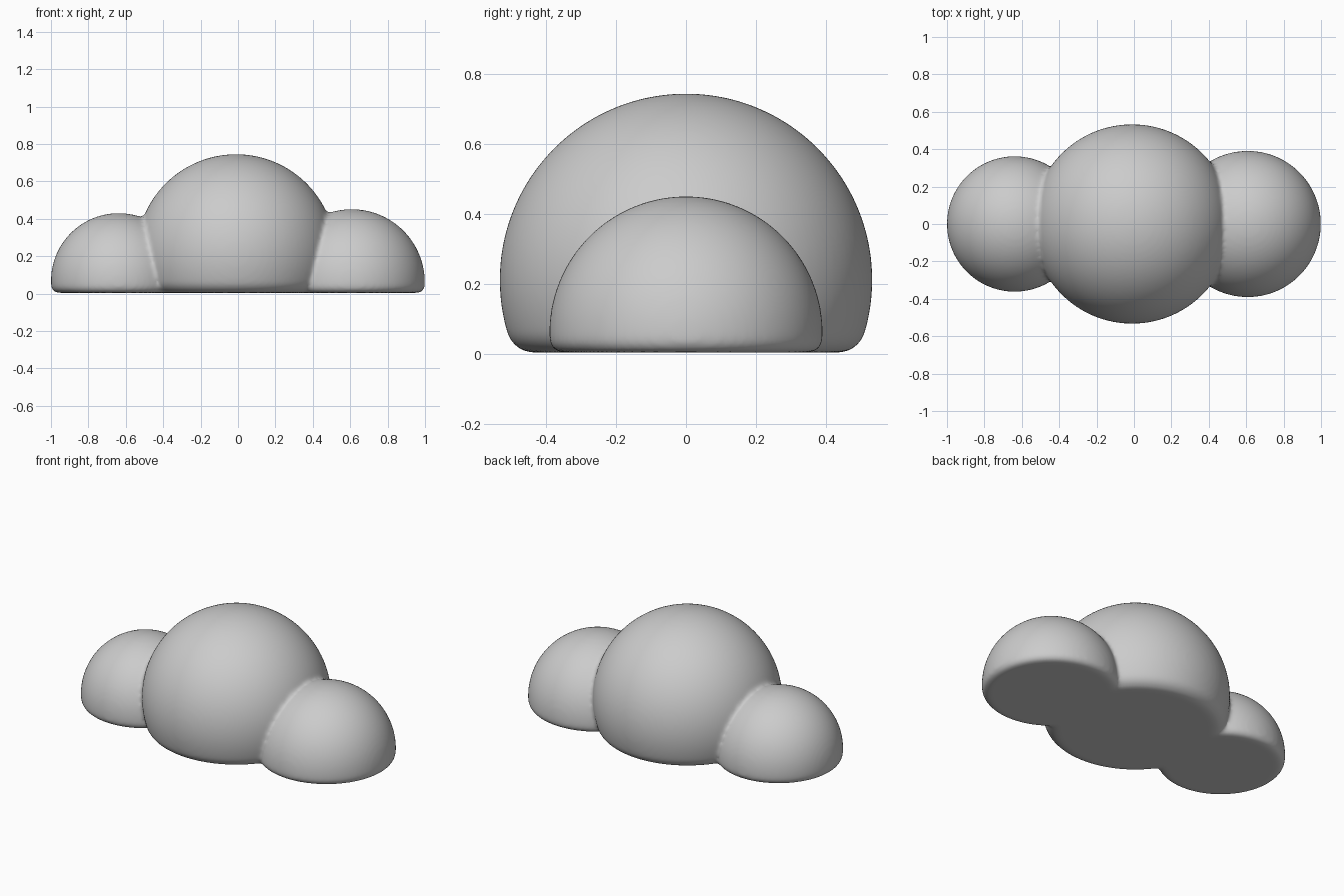
import bpy, bmesh
from math import sin, cos, pi, atan2, sqrt

if "Cube" in bpy.data.objects:
    bpy.data.objects.remove(bpy.data.objects["Cube"])

BASE = 0.004


def puff(name, x, cz, r, fillet):
    """Ball with a flat underside and a rounded bottom rim, made by spinning a profile."""
    h = BASE + fillet - cz
    rho = sqrt((r - fillet) ** 2 - h ** 2)
    a0 = atan2(h, rho)
    pts = []
    for i in range(41):
        a = pi / 2 + (a0 - pi / 2) * i / 40
        pts.append((r * cos(a), cz + r * sin(a)))
    for i in range(1, 11):
        a = a0 + (-pi / 2 - a0) * i / 10
        pts.append((rho + fillet * cos(a), BASE + fillet + fillet * sin(a)))
    pts.append((0, BASE))

    bm = bmesh.new()
    verts = [bm.verts.new((p[0], 0, p[1])) for p in pts]
    edges = [bm.edges.new(e) for e in zip(verts, verts[1:])]
    bmesh.ops.spin(bm, geom=verts + edges, cent=(0, 0, 0), axis=(0, 0, 1),
                   angle=2 * pi, steps=96, use_duplicate=False)
    bmesh.ops.remove_doubles(bm, verts=bm.verts, dist=0.0005)
    bmesh.ops.recalc_face_normals(bm, faces=bm.faces)
    bmesh.ops.translate(bm, verts=bm.verts, vec=(x, 0, 0))
    me = bpy.data.meshes.new(name)
    bm.to_mesh(me)
    bm.free()
    ob = bpy.data.objects.new(name, me)
    bpy.context.collection.objects.link(ob)
    return ob


# Large middle puff and two smaller side puffs
cloud = puff("cloud", -0.01, 0.212, 0.533, 0.08)
sides = [puff("left_puff", -0.638, 0.068, 0.362, 0.04),
         puff("right_puff", 0.608, 0.06, 0.391, 0.04)]

# Merge the puffs
for s in sides:
    m = cloud.modifiers.new("join_" + s.name, 'BOOLEAN')
    m.operation = 'UNION'
    m.solver = 'EXACT'
    m.object = s

# Even mesh, then soften the creases between puffs
m = cloud.modifiers.new("remesh", 'REMESH')
m.mode = 'VOXEL'
m.voxel_size = 0.012
m.use_smooth_shade = True
m = cloud.modifiers.new("soften", 'SMOOTH')
m.factor = 0.5
m.iterations = 8

bpy.context.view_layer.objects.active = cloud
cloud.select_set(True)
for name in [m.name for m in cloud.modifiers]:
    bpy.ops.object.modifier_apply(modifier=name)
for s in sides:
    bpy.data.objects.remove(s, do_unlink=True)
bpy.ops.object.shade_smooth()
